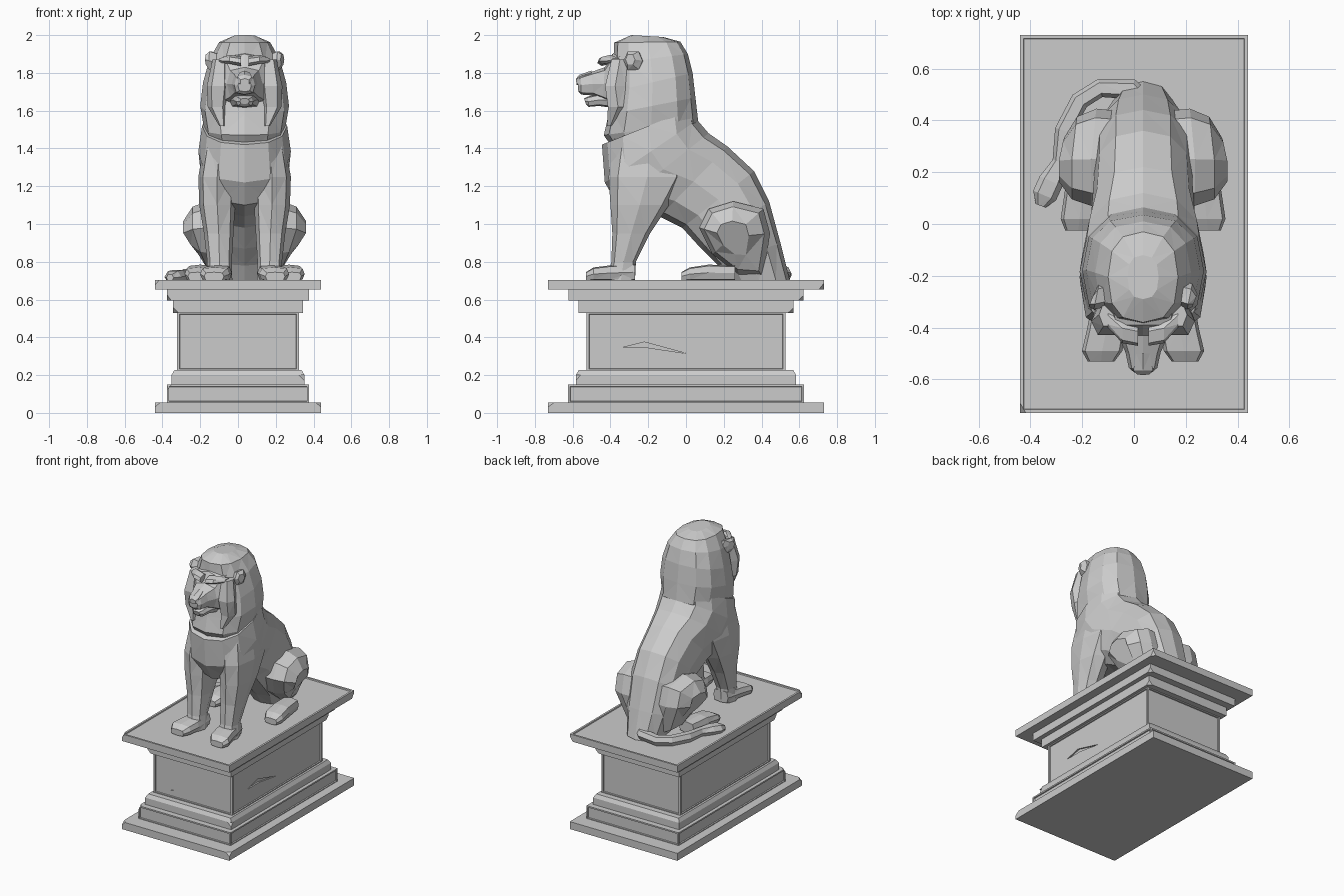
import bpy, bmesh, math, random
from mathutils import Vector as V

if "Cube" in bpy.data.objects:
    bpy.data.objects.remove(bpy.data.objects["Cube"])

random.seed(4)
X = 0.035                      # lion centre line


def finish(name, bm):
    bmesh.ops.recalc_face_normals(bm, faces=bm.faces)
    me = bpy.data.meshes.new(name)
    bm.to_mesh(me)
    bm.free()
    ob = bpy.data.objects.new(name, me)
    bpy.context.collection.objects.link(ob)
    return ob


def skin(name, loops):
    """Join equal-length point loops into a closed faceted surface."""
    bm = bmesh.new()
    rows = [[bm.verts.new(p) for p in lp] for lp in loops]
    n = len(rows[0])
    for a, b in zip(rows, rows[1:]):
        for i in range(n):
            j = (i + 1) % n
            bm.faces.new((a[i], a[j], b[j], b[i]))
    bm.faces.new(rows[0])
    bm.faces.new(rows[-1])
    bmesh.ops.triangulate(bm, faces=[f for f in bm.faces if len(f.verts) == 4])
    return finish(name, bm)


def ring(c, u, v, n=8, p=0.8):
    """Super-ellipse loop; p below 1 makes it boxier."""
    out = []
    for i in range(n):
        a = 2 * math.pi * i / n
        ca, sa = round(math.cos(a), 6), round(math.sin(a), 6)
        out.append(V(c) + V(u) * math.copysign(abs(ca) ** p, ca) + V(v) * math.copysign(abs(sa) ** p, sa))
    return out


# ---------- pedestal ----------
def slab(name, hx, hy, z0, z1, taper=0.0, panel=0, rim=False, chips=()):
    bm = bmesh.new()
    bmesh.ops.create_cube(bm, size=2)
    for v in bm.verts:
        t = taper if v.co.z > 0 else 0
        v.co = V((v.co.x * (hx - t), v.co.y * (hy - t), z1 if v.co.z > 0 else z0))
    bm.normal_update()
    sel = [f for f in bm.faces if (abs(f.normal.z) < .5 and panel) or (f.normal.z > .9 and rim)]
    if sel:
        bmesh.ops.inset_individual(bm, faces=sel, thickness=panel or .02)
        bmesh.ops.inset_individual(bm, faces=sel, thickness=.003, depth=-.008)
    # broken corners
    for sx, sy, up in chips:
        no = V((sx * random.uniform(.5, 1), sy * random.uniform(.5, 1), up * random.uniform(.5, 1))).normalized()
        co = V((sx * hx, sy * hy, z1 if up > 0 else z0)) - no * .016
        g = bmesh.ops.bisect_plane(bm, geom=bm.verts[:] + bm.edges[:] + bm.faces[:],
                                   plane_co=co, plane_no=no, clear_outer=True)
        edges = [e for e in g['geom_cut'] if isinstance(e, bmesh.types.BMEdge)]
        bmesh.ops.holes_fill(bm, edges=edges, sides=0)
    return finish(name, bm)


slab("plinth_foot", .44, .73, 0, .055, chips=[(-1, -1, 1), (1, -1, 1)])
slab("plinth_base", .377, .625, .05, .15, panel=.015, chips=[(-1, -1, 1)])
slab("plinth_step", .352, .583, .145, .2, chips=[(1, -1, 1)])
slab("plinth_step_slope", .352, .583, .2, .226, taper=.015)
die = slab("plinth_die", .322, .527, .22, .535, panel=.018)
slab("cornice_lower", .343, .57, .53, .6, chips=[(1, 1, -1), (-1, -1, -1)])
slab("cornice_middle", .376, .622, .595, .655, chips=[(-1, -1, -1), (1, 1, -1)])
slab("cornice_top", .44, .73, .652, .703, rim=True, chips=[(-1, -1, 1), (1, 1, -1)])


# cracks cut in the die
def crack(pts):
    cut = skin("crack_cutter", [[V(p) for p in pts], [V(p) + V((.3, 0, 0)) if abs(pts[0][0]) > .3
                                                    else V(p) - V((0, .3, 0)) for p in pts]])
    m = die.modifiers.new("crack", 'BOOLEAN')
    m.operation, m.object = 'DIFFERENCE', cut
    bpy.context.view_layer.objects.active = die
    bpy.ops.object.modifier_apply(modifier=m.name)
    bpy.data.objects.remove(cut)


crack([(.303, -.34, .345), (.303, -.22, .375), (.303, 0, .315), (.303, -.2, .345)])
crack([(-.19, -.512, .27), (-.14, -.512, .305), (-.15, -.512, .285)])

# ---------- lion trunk and mane: front y,z / back y,z / half width ----------
trunk = [(.22, .70, .55, .70, .13), (.17, .78, .50, .90, .17), (.08, .87, .44, 1.12, .19),
         (-.02, .98, .36, 1.28, .19), (-.14, 1.04, .22, 1.41, .20), (-.36, 1.10, .12, 1.48, .235),
         (-.43, 1.22, .06, 1.55, .245), (-.445, 1.42, .05, 1.62, .225)]
mane = [(-.36, 1.36, .02, 1.42, .19), (-.435, 1.47, .065, 1.54, .215), (-.41, 1.58, .05, 1.67, .235),
        (-.39, 1.70, .035, 1.80, .22), (-.385, 1.85, .01, 1.90, .185),
        (-.38, 1.96, -.03, 1.965, .135), (-.29, 2.0, -.12, 1.99, .06)]


def loft_yz(name, rows, n=8, p=.8):
    return skin(name, [ring((X, (a + c) / 2, (b + d) / 2), (0, (a - c) / 2, (b - d) / 2), (w, 0, 0), n, p)
                       for a, b, c, d, w in rows])


loft_yz("torso", trunk, 12, .85)
loft_yz("mane", mane, 12, .8)

# ---------- face: stations run along y as top y,z / bottom y,z / half width ----------
loft_yz("head", [(-.25, 1.95, -.25, 1.60, .16), (-.39, 1.90, -.40, 1.63, .13), (-.43, 1.83, -.44, 1.655, .095),
                 (-.50, 1.805, -.49, 1.68, .068), (-.555, 1.785, -.555, 1.685, .055),
                 (-.575, 1.765, -.57, 1.70, .035)], 8, .65)
loft_yz("chin", [(-.36, 1.70, -.36, 1.61, .09), (-.45, 1.69, -.46, 1.625, .06),
                 (-.52, 1.675, -.515, 1.62, .045), (-.54, 1.665, -.53, 1.635, .025)], 8, .65)
loft_yz("nose", [(-.50, 1.812, -.50, 1.76, .03), (-.565, 1.79, -.565, 1.735, .042),
                 (-.582, 1.77, -.58, 1.735, .025)], 6, .7)

for s, side in ((-1, "left"), (1, "right")):
    def sx(o):
        return X + s * o

    # brow ridge, ear and cheek ruff
    skin("brow_" + side, [ring((sx(.02), -.43, 1.862), (0, .04, .01), (0, -.008, .022), 6),
                          ring((sx(.08), -.42, 1.872), (0, .04, .01), (0, -.006, .02), 6),
                          ring((sx(.135), -.37, 1.865), (0, .03, 0), (0, 0, .012), 6)])
    skin("ear_" + side, [ring((sx(.14), -.27, 1.85), (0, .05, 0), (0, 0, .055), 6),
                         ring((sx(.18), -.28, 1.865), (.01, .05, 0), (0, 0, .055), 6),
                         ring((sx(.20), -.295, 1.87), (.01, .025, 0), (0, 0, .03), 6)])
    skin("cheek_ruff_" + side, [ring((sx(.13), -.35, 1.87), (.04, 0, 0), (0, .05, 0), 6),
                                ring((sx(.14), -.375, 1.73), (.06, 0, 0), (0, .06, 0), 6),
                                ring((sx(.145), -.36, 1.62), (.05, 0, 0), (0, .06, 0), 6),
                                ring((sx(.12), -.40, 1.52), (.015, 0, 0), (0, .02, 0), 6)])
    # front leg: height, front y, back y, offset, half width
    skin("front_leg_" + side, [ring((sx(o), (a + b) / 2, z), (w, 0, 0), (0, (b - a) / 2, 0)) for z, a, b, o, w in
                               [(1.45, -.38, .0, .13, .08), (1.25, -.41, .0, .145, .10),
                                (1.10, -.40, -.09, .145, .095), (.95, -.39, -.19, .137, .078),
                                (.80, -.395, -.265, .133, .065), (.70, -.42, -.27, .133, .068)]])

    # paws: y, offset, top z, half width
    def paw(name, rows):
        skin(name, [ring((sx(o), y, (.70 + t) / 2), (w, 0, 0), (0, 0, (t - .70) / 2), 8, .5)
                    for y, o, t, w in rows])
    paw("front_paw_" + side, [(-.27, .13, .79, .06), (-.41, .142, .78, .075), (-.49, .158, .77, .078),
                              (-.53, .162, .745, .052)])
    paw("hind_paw_" + side, [(.26, .22, .78, .06), (.12, .235, .785, .068), (.02, .245, .77, .073),
                             (-.025, .25, .745, .05)])
    # haunch: outline in y,z swept outwards
    outline = [(.07, .98), (.12, 1.08), (.25, 1.12), (.41, 1.08), (.445, .95), (.41, .72), (.28, .73), (.14, .84)]
    loops = []
    for o, k in ((.08, .95), (.2, 1), (.275, .85), (.325, .45)):
        loops.append([(sx(o - (.09 * max(0, .95 - z) / .25 + .12 * max(0, y - .28)) * (o > .1)),
                       .24 + (y - .24) * k, .93 + (z - .93) * k) for y, z in outline])
    skin("haunch_" + side, loops)

# ---------- tail with tuft: x, y, z, radius ----------
path = [(.05, .46, .76, .04), (-.01, .52, .74, .04), (-.13, .525, .73, .036), (-.21, .475, .73, .036),
        (-.27, .36, .73, .036), (-.285, .24, .725, .03), (-.32, .165, .725, .048), (-.345, .11, .72, .048),
        (-.36, .07, .715, .02)]
tail = []
for i, (x, y, z, r) in enumerate(path):
    a, b = path[max(i - 1, 0)], path[min(i + 1, len(path) - 1)]
    d = V((b[0] - a[0], b[1] - a[1], 0)).normalized()
    tail.append(ring((x, y, z), V((-d.y, d.x, 0)) * r, (0, 0, min(r, .035)), 6))
skin("tail", tail)
